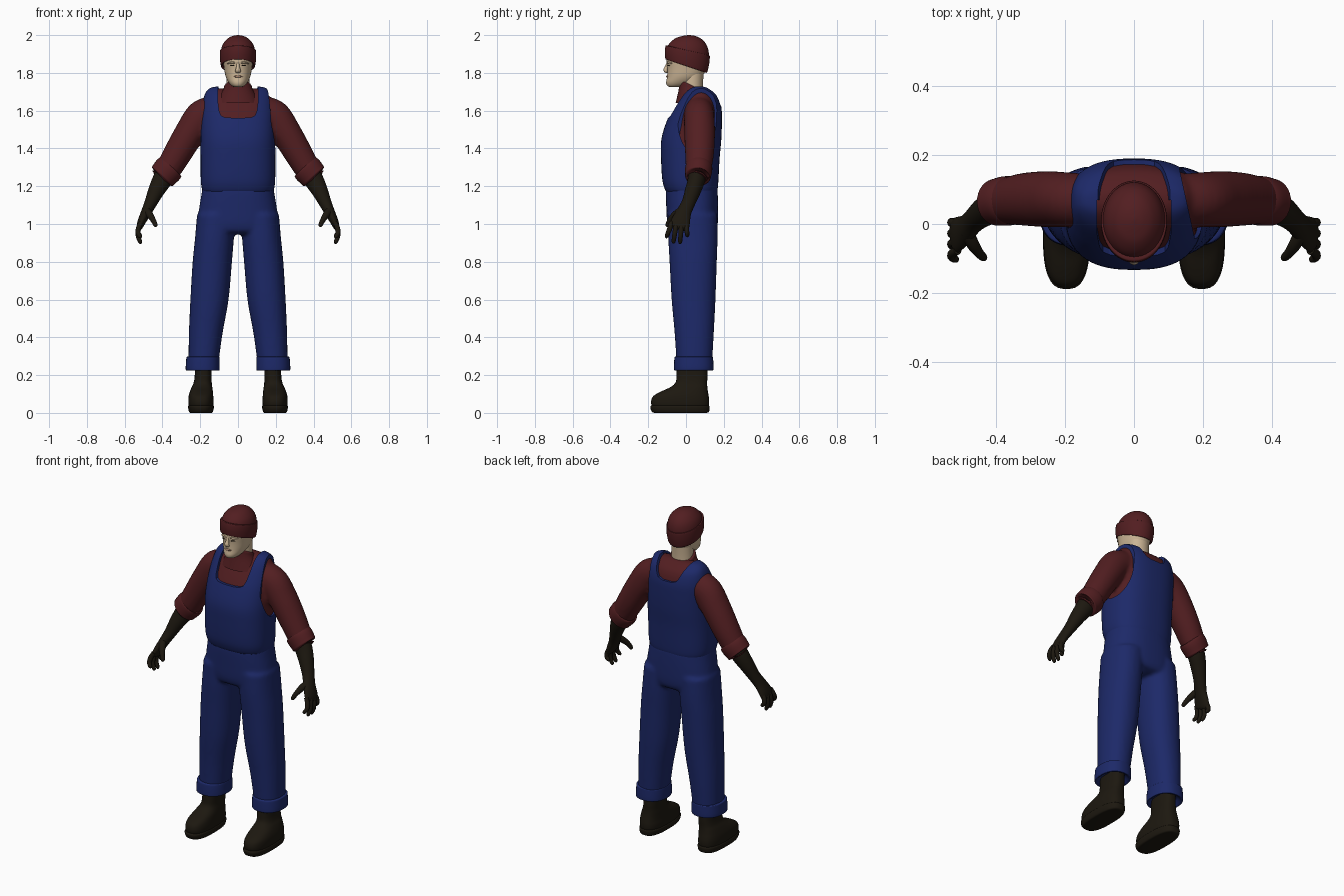
import bpy, bmesh
from math import sin, cos, pi
from mathutils import Vector


def material(name, rgb):
    m = bpy.data.materials.new(name)
    m.diffuse_color = (*rgb, 1)
    return m


BLUE = material("denim", (0.012, 0.022, 0.14))
RED = material("wool", (0.085, 0.013, 0.015))
DARK = material("leather", (0.012, 0.009, 0.005))
SKIN = material("skin", (0.60, 0.46, 0.30))
LIP = material("lip", (0.42, 0.25, 0.17))


def spline(rows, k=5):
    """Catmull-Rom interpolation of parameter rows."""
    out = []
    for i in range(len(rows) - 1):
        a, b, c, d = (rows[max(i - 1, 0)], rows[i], rows[i + 1], rows[min(i + 2, len(rows) - 1)])
        for j in range(k):
            t = j / k
            out.append([0.5 * (2 * q + (r - p) * t + (2 * p - 5 * q + 4 * r - s) * t * t
                        + (3 * q - p - 3 * r + s) * t ** 3) for p, q, r, s in zip(a, b, c, d)])
    return out + [list(rows[-1])]


def oval(n, e):
    for i in range(n):
        c, s = cos(2 * pi * i / n), sin(2 * pi * i / n)
        yield (abs(c) ** (2 / e) * (1 if c > 0 else -1), abs(s) ** (2 / e) * (1 if s > 0 else -1))


def stack(rows, e=2.0, n=48, k=5):
    """Horizontal rings from rows of z, centre x, half width, front y, back y, tilt."""
    return [[Vector((cx + rx * c, (y0 + y1) / 2 + (y1 - y0) / 2 * s, z - tilt * s)) for c, s in oval(n, e)]
            for z, cx, rx, y0, y1, tilt in spline([(*r, 0)[:6] for r in rows], k)]


def tube(rows, n=24, k=5):
    """Rings across a path from rows of x, y, z, in-plane radius, depth radius."""
    rows = spline(rows, k)
    pts = [Vector(r[:3]) for r in rows]
    rings = []
    for i, r in enumerate(rows):
        t = (pts[min(i + 1, len(pts) - 1)] - pts[max(i - 1, 0)]).normalized()
        u = t.cross(Vector((0, 1, 0))).normalized()
        v = t.cross(u)
        rings.append([pts[i] + u * r[3] * c + v * r[4] * s for c, s in oval(n, 2)])
    return rings


def make(name, lofts, mat, mirror=False, voxel=0, smooth=4, angle=50):
    bm = bmesh.new()
    for rings in lofts:
        vs = [[bm.verts.new(p) for p in ring] for ring in rings]
        n = len(vs[0])
        for a, b in zip(vs, vs[1:]):
            for i in range(n):
                bm.faces.new((a[i], a[(i + 1) % n], b[(i + 1) % n], b[i]))
        bm.faces.new(vs[0][::-1])
        bm.faces.new(vs[-1])
    if mirror:
        g = bmesh.ops.duplicate(bm, geom=bm.verts[:] + bm.edges[:] + bm.faces[:])["geom"]
        for v in g:
            if isinstance(v, bmesh.types.BMVert):
                v.co.x *= -1
    # orient every closed shell outward
    bmesh.ops.recalc_face_normals(bm, faces=bm.faces)
    me = bpy.data.meshes.new(name)
    bm.to_mesh(me)
    bm.free()
    ob = bpy.data.objects.new(name, me)
    bpy.context.collection.objects.link(ob)
    if mat:
        me.materials.append(mat)
    bpy.ops.object.select_all(action='DESELECT')
    ob.select_set(True)
    bpy.context.view_layer.objects.active = ob
    if voxel:
        m = ob.modifiers.new("blend", 'REMESH')
        m.mode, m.voxel_size = 'VOXEL', voxel
        bpy.ops.object.modifier_apply(modifier=m.name)
        m = ob.modifiers.new("soften", 'SMOOTH')
        m.factor, m.iterations = 0.5, smooth
        bpy.ops.object.modifier_apply(modifier=m.name)
    bpy.ops.object.shade_smooth_by_angle(angle=angle * pi / 180)
    return ob


# torso profile shared by overalls and sweater
torso = [(1.165, 0, .183, -.10, .162), (1.19, 0, .192, -.114, .168), (1.24, 0, .197, -.126, .172),
         (1.35, 0, .198, -.132, .178), (1.45, 0, .198, -.130, .187), (1.55, 0, .196, -.100, .190),
         (1.62, 0, .190, -.066, .187), (1.68, 0, .178, -.028, .168), (1.712, 0, .158, .005, .135),
         (1.726, 0, .125, .03, .11), (1.729, 0, .06, .05, .09)]

# sweater with sleeves and neck
d = 0.011
inner = [(z - d, 0, rx - d, y0 + d, y1 - d) for z, _, rx, y0, y1 in torso[3:]]
sleeve = [(.12, .07, 1.60, .08, .075), (.19, .07, 1.57, .088, .08), (.25, .072, 1.49, .081, .082),
          (.31, .072, 1.39, .076, .078), (.36, .068, 1.305, .07, .07), (.378, .066, 1.28, .066, .066)]
sleeve_m = [[Vector((-p.x, p.y, p.z)) for p in r] for r in tube(sleeve)]
make("sweater", [stack(inner, 2.5), tube(sleeve), sleeve_m], RED, voxel=.011, smooth=5)
make("sweater_collar", [stack([(1.64, 0, .12, -.055, .13, .0), (1.685, 0, .092, -.04, .115, .02),
     (1.71, 0, .078, -.036, .102, .028), (1.728, 0, .073, -.034, .098, .03), (1.733, 0, .066, -.028, .092, .03)])], RED)
make("sleeve_cuff", [tube([(.352, .068, 1.307, .066, .06), (.356, .068, 1.303, .075, .07), (.37, .067, 1.287, .079, .072),
     (.392, .064, 1.262, .076, .069), (.403, .063, 1.25, .072, .065), (.404, .063, 1.249, .05, .045)], 32)], RED, True)

# overalls: bib and straps cut out of the torso shell
bib = make("overalls_bib", [stack(torso, 2.5, 64)], BLUE)


def flat_u(y, pts):
    return [Vector((x, y, z)) for x, z in pts] + [Vector((-x, y, z)) for x, z in reversed(pts)]


front = [(.107, 1.85), (.107, 1.66), (.100, 1.60), (.09, 1.575), (.07, 1.565), (.03, 1.562)]
back = [(.107, 1.85), (.104, 1.725), (.088, 1.69), (.075, 1.655), (.06, 1.632), (.03, 1.622)]
hole = [[Vector((far if far else .176 - .22 * (y + .04), y, z)) for y, z in
         ((.058 + .105 * c, 1.60 + .225 * s) for c, s in oval(40, 2.3))] for far in (0, .4)]
cutters = [make("front_neck_cutter", [[flat_u(-.3, front), flat_u(.07, front)]], None),
           make("back_neck_cutter", [[flat_u(.06, back), flat_u(.3, back)]], None),
           make("armhole_cutter", [hole], None, True)]
bpy.context.view_layer.objects.active = bib
for c in cutters:
    m = bib.modifiers.new("cut", 'BOOLEAN')
    m.operation, m.solver, m.object = 'DIFFERENCE', 'EXACT', c
    bpy.ops.object.modifier_apply(modifier=m.name)
for c in cutters:
    bpy.data.objects.remove(c)
bpy.ops.object.select_all(action='DESELECT')
bib.select_set(True)
bpy.ops.object.shade_smooth_by_angle(angle=pi / 5)

# overalls: trousers blended from hips and legs
hips = [(1.20, 0, .187, -.105, .165), (1.16, 0, .193, -.107, .168), (1.08, 0, .206, -.104, .170),
        (1.00, 0, .216, -.099, .168), (.96, 0, .20, -.085, .155), (.945, 0, .14, -.05, .12)]
leg = [(1.05, .112, .105, -.095, .165), (.93, .124, .103, -.094, .167), (.80, .136, .104, -.087, .163),
       (.60, .151, .101, -.076, .156), (.42, .171, .089, -.060, .147), (.26, .183, .079, -.050, .138)]
legs = stack(leg, 2.2)
make("overalls_trousers", [stack(hips, 2.4), legs, [[Vector((-p.x, p.y, p.z)) for p in r] for r in legs]],
     BLUE, voxel=.011, smooth=4)
make("trouser_cuff", [stack([(.25, .186, .06, -.03, .11), (.228, .186, .078, -.05, .132), (.225, .186, .086, -.06, .141),
     (.233, .187, .09, -.063, .145), (.285, .186, .088, -.062, .144), (.297, .186, .085, -.058, .141),
     (.298, .185, .07, -.04, .12)], 2.3, k=3)], BLUE, True)

# boots: rounded upper on a sole
make("boot", [stack([(.028, .196, .058, -.170, .112), (.04, .196, .065, -.182, .121), (.065, .196, .067, -.184, .123),
     (.09, .196, .065, -.172, .120), (.112, .194, .061, -.135, .116), (.135, .191, .055, -.085, .113),
     (.16, .187, .048, -.056, .112), (.20, .184, .045, -.050, .114), (.28, .184, .044, -.048, .114)], 2.6)], DARK, True)
make("boot_sole", [stack([(.0, .196, .055, -.165, .108), (.004, .196, .062, -.178, .12), (.02, .196, .067, -.187, .125),
     (.035, .196, .068, -.188, .125), (.04, .196, .062, -.178, .118)], 2.7, k=3)], DARK, True)

# gloves: forearm and palm, four fingers, thumb
arm = [(.355, .066, 1.31, .055, .055), (.40, .055, 1.235, .052, .046), (.433, .036, 1.175, .043, .042),
       (.463, .012, 1.11, .033, .036), (.487, -.012, 1.06, .027, .040), (.509, -.028, 1.015, .022, .050),
       (.52, -.036, .985, .016, .050), (.523, -.04, .972, .006, .03)]
glove = [tube(arm, 32)]
for y, spread, tip in ((-.077, -.026, .925), (-.05, -.016, .897), (-.023, -.008, .895), (.001, .006, .93)):
    glove.append(tube([(.512, y, 1.01, .012, .012), (.526, y + spread * .3, .98, .0135, .0135),
                       (.529, y + spread * .7, (.98 + tip) / 2, .0125, .0125),
                       (.517, y + spread, tip + .008, .010, .010), (.513, y + spread, tip, .002, .002)], 14))
glove.append(tube([(.487, -.02, 1.075, .02, .02), (.468, -.058, 1.05, .019, .018), (.449, -.085, 1.02, .014, .014),
                   (.436, -.098, .993, .011, .011), (.433, -.101, .985, .002, .002)], 14))
make("glove", glove, DARK, True)

# head, neck and face
make("head", [stack([(1.725, 0, .018, -.085, -.04), (1.732, 0, .034, -.099, .0), (1.75, 0, .05, -.105, .045),
     (1.78, 0, .065, -.100, .085), (1.82, 0, .073, -.099, .105), (1.87, 0, .079, -.102, .112),
     (1.92, 0, .078, -.09, .108), (1.95, 0, .05, -.05, .07)], 2.15),
     stack([(1.66, 0, .064, -.022, .09), (1.74, 0, .062, -.024, .09), (1.82, 0, .06, -.02, .095)])], SKIN)
make("nose", [tube([(0, -.095, 1.855, .007, .007), (0, -.103, 1.832, .009, .009), (0, -.108, 1.816, .014, .011),
     (0, -.103, 1.806, .014, .008), (0, -.097, 1.803, .004, .003)], 16)], SKIN)
make("brow", [tube([(.008, -.094, 1.852, .004, .006), (.03, -.092, 1.856, .006, .009), (.055, -.074, 1.85, .003, .005)], 12)], SKIN, True)
make("eye", [tube([(.016, -.096, 1.838, .001, .002), (.029, -.093, 1.839, .004, .004), (.042, -.085, 1.838, .001, .002)], 12)], DARK, True)
make("mouth", [tube([(-.026, -.09, 1.78, .001, .003), (-.012, -.098, 1.781, .005, .005), (0, -.1, 1.781, .006, .005),
     (.012, -.098, 1.781, .005, .005), (.026, -.09, 1.78, .001, .003)], 12)], LIP)

# knitted hat with turned-up band
make("hat_crown", [stack([(1.86, 0, .088, -.10, .114, .02), (1.91, 0, .091, -.102, .121, .012), (1.95, 0, .081, -.088, .111, .006),
     (1.98, 0, .057, -.056, .085, .003), (1.995, 0, .03, -.02, .05), (2.0, 0, .004, .01, .02)])], RED)
make("hat_band", [stack([(1.842, 0, .082, -.10, .102, .036), (1.836, 0, .088, -.107, .107, .036), (1.845, 0, .092, -.110, .114, .036),
     (1.88, 0, .096, -.112, .123, .031), (1.913, 0, .096, -.109, .126, .026), (1.919, 0, .092, -.104, .122, .026),
     (1.917, 0, .08, -.09, .11, .026)], k=4)], RED)
